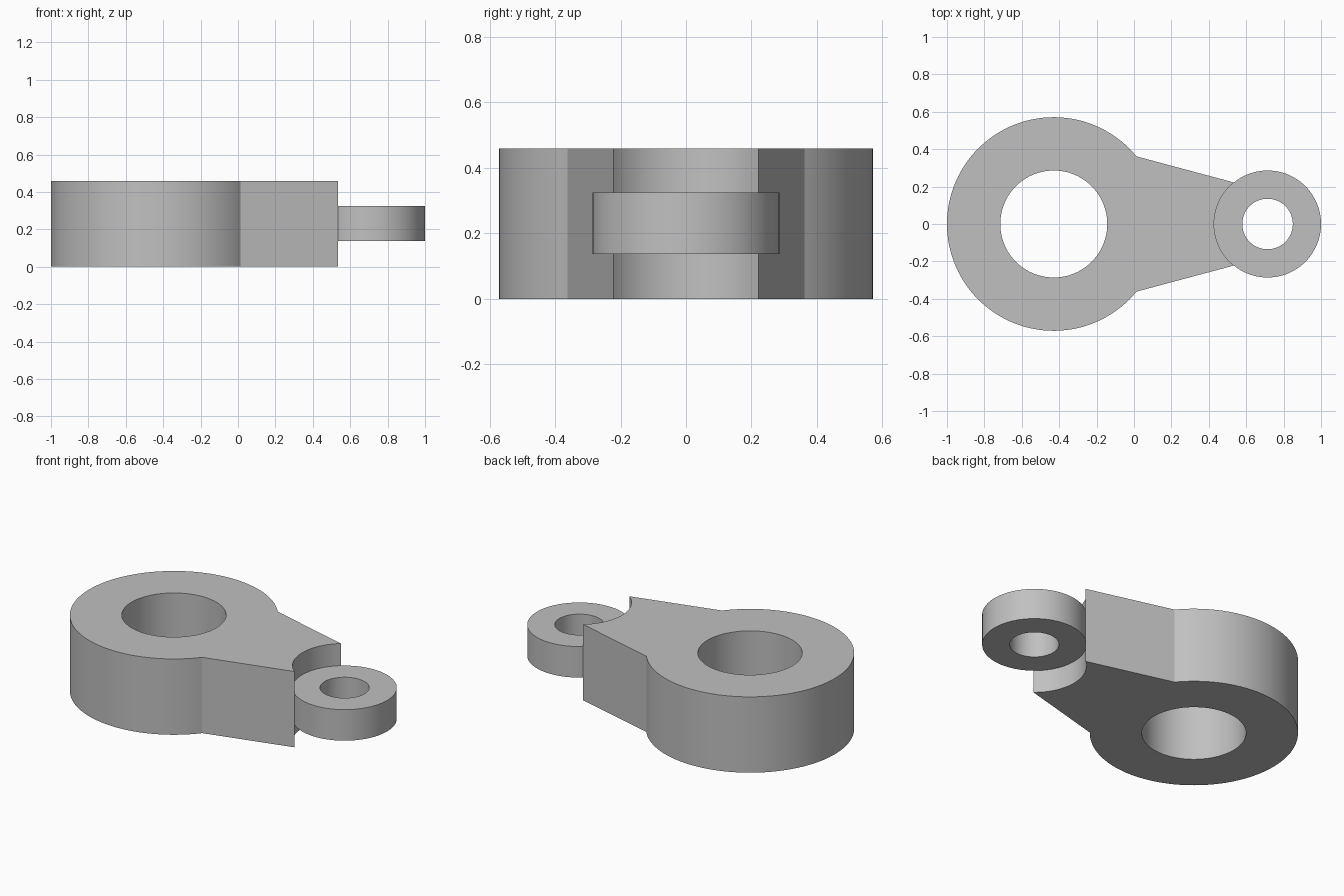
import bpy, bmesh
from math import cos, sin, pi, radians, atan2

old = bpy.data.objects.get("Cube")
if old:
    bpy.data.objects.remove(old, do_unlink=True)

grey = bpy.data.materials.new("plain grey")
grey.use_nodes = True
COLOUR = (0.53, 0.53, 0.53, 1)
grey.diffuse_color = COLOUR
grey.node_tree.nodes["Principled BSDF"].inputs["Base Color"].default_value = COLOUR

BIG_X, BIG_R, BIG_HOLE = -0.429, 0.571, 0.286
EYE_X, EYE_R, EYE_HOLE = 0.714, 0.286, 0.135


def arc(cx, radius, start, end, steps):
    """Points on an arc, both ends included."""
    angles = [start + (end - start) * i / steps for i in range(steps + 1)]
    return [(cx + radius * cos(a), radius * sin(a)) for a in angles]


def circle(cx, radius, steps=96):
    return arc(cx, radius, 0, 2 * pi, steps)[:-1]


def plate(name, outline, hole, bottom, top):
    """Extrude an outline with a hole through it."""
    bm = bmesh.new()
    edges = []
    for loop in (outline, hole):
        vs = [bm.verts.new((x, y, bottom)) for x, y in loop]
        edges += [bm.edges.new((v, vs[i - 1])) for i, v in enumerate(vs)]
    bmesh.ops.triangle_fill(bm, edges=edges, use_beauty=True)
    result = bmesh.ops.extrude_face_region(bm, geom=bm.faces[:], use_keep_orig=True)
    raised = [g for g in result["geom"] if isinstance(g, bmesh.types.BMVert)]
    bmesh.ops.translate(bm, verts=raised, vec=(0, 0, top - bottom))
    bmesh.ops.recalc_face_normals(bm, faces=bm.faces[:])
    mesh = bpy.data.meshes.new(name)
    bm.to_mesh(mesh)
    bm.free()
    mesh.materials.append(grey)
    obj = bpy.data.objects.new(name, mesh)
    bpy.context.collection.objects.link(obj)
    bpy.ops.object.select_all(action='DESELECT')
    obj.select_set(True)
    bpy.context.view_layer.objects.active = obj
    bpy.ops.object.shade_smooth_by_angle(angle=radians(25))
    return obj


# Thick collar with a tapering arm, ending in a concave seat for the eye
join = atan2(0.36, 0.44)
seat = atan2(0.222, 0.18)
outline = arc(BIG_X, BIG_R, join, 2 * pi - join, 96)
outline += arc(EYE_X, EYE_R, pi + seat, pi - seat, 32)
plate("collar_and_arm", outline, circle(BIG_X, BIG_HOLE), 0, 0.459)

# Thin eye ring held in the seat
plate("eye_ring", circle(EYE_X, EYE_R), circle(EYE_X, EYE_HOLE), 0.137, 0.325)
